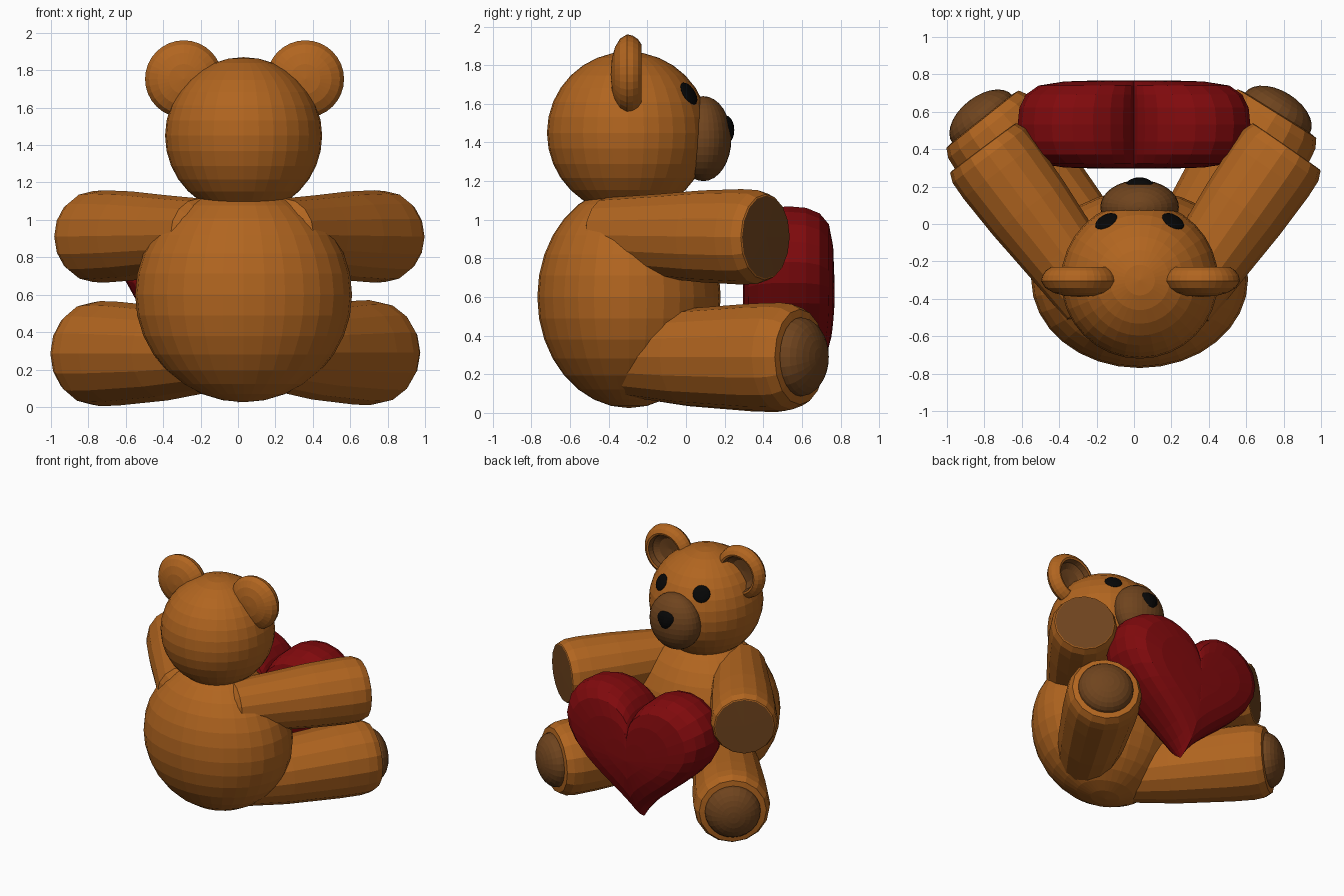
import bpy, bmesh, math
from mathutils import Vector

if "Cube" in bpy.data.objects:
    bpy.data.objects.remove(bpy.data.objects["Cube"])


def material(name, rgb):
    m = bpy.data.materials.new(name)
    m.diffuse_color = (*rgb, 1)
    m.use_nodes = True
    m.node_tree.nodes["Principled BSDF"].inputs["Base Color"].default_value = m.diffuse_color
    return m


FUR = material("fur", (0.44, 0.13, 0.014))
PAD = material("pad", (0.16, 0.058, 0.013))
RED = material("red", (0.22, 0.003, 0.004))
BLACK = material("black", (0.002, 0.002, 0.002))


def finish(name, bm, mats):
    bmesh.ops.recalc_face_normals(bm, faces=bm.faces)
    me = bpy.data.meshes.new(name)
    bm.to_mesh(me)
    bm.free()
    ob = bpy.data.objects.new(name, me)
    bpy.context.collection.objects.link(ob)
    for m in mats:
        me.materials.append(m)
    return ob


def aim(ob, loc, axis):
    ob.location = loc
    ob.rotation_euler = Vector(axis).to_track_quat('Z', 'Y').to_euler()


def ellipsoid(name, loc, scale, mat, axis=(0, 0, 1), seg=32, rings=16):
    bm = bmesh.new()
    bmesh.ops.create_uvsphere(bm, u_segments=seg, v_segments=rings, radius=1)
    bmesh.ops.scale(bm, vec=scale, verts=bm.verts)
    ob = finish(name, bm, [mat])
    aim(ob, loc, axis)
    return ob


def skin(bm, loops, dark_from=999):
    """Bridge successive closed loops of vertices; a one-vertex loop is a pole."""
    for k, (a, b) in enumerate(zip(loops, loops[1:])):
        n = max(len(a), len(b))
        for i in range(n):
            j = (i + 1) % n
            quad = [a[i % len(a)], a[j % len(a)], b[j % len(b)], b[i % len(b)]]
            f = bm.faces.new(list(dict.fromkeys(quad)))
            f.material_index = int(k >= dark_from)


def lathe(name, profile, loc, axis, seg=16, dark_from=999):
    """Revolve (radius, height) points; strips from dark_from on use the pad colour."""
    bm = bmesh.new()
    loops = []
    for r, h in profile:
        n = seg if r > 0 else 1
        loops.append([bm.verts.new((r * math.cos(2 * math.pi * i / seg),
                                    r * math.sin(2 * math.pi * i / seg), h)) for i in range(n)])
    skin(bm, loops, dark_from)
    ob = finish(name, bm, [FUR, PAD])
    aim(ob, loc, axis)
    return ob


CX = 0.03

# Body, head, muzzle
ellipsoid("body", (CX, -0.295, 0.6), (0.58, 0.475, 0.575), FUR)
ellipsoid("head", (CX, -0.3, 1.45), (0.42, 0.42, 0.42), FUR)
ellipsoid("muzzle", (CX, 0.09, 1.42), (0.21, 0.145, 0.22), PAD)

# Nose, narrowing downwards
nose = ellipsoid("nose", (CX, 0.205, 1.465), (0.085, 0.045, 0.075), BLACK, seg=16, rings=10)
for v in nose.data.vertices:
    v.co.x *= 0.85 + 4 * v.co.z

# Eyes and hollow ears
ear_profile = [(0, -0.085), (0.08, -0.079), (0.14, -0.063), (0.185, -0.036), (0.207, 0),
               (0.2, 0.03), (0.182, 0.056), (0.155, 0.074), (0.14, 0.07),
               (0.13, 0.03), (0.09, 0.0), (0, -0.01)]
for side, s in (("left", -1), ("right", 1)):
    d = Vector((0.185 * s, 0.325, 0.21)).normalized()
    ellipsoid(side + "_eye", Vector((CX, -0.3, 1.45)) + d * 0.415,
              (0.065, 0.065, 0.018), BLACK, d, 16, 8)
    lathe(side + "_ear", ear_profile, (CX + 0.005 + 0.325 * s, -0.305, 1.753), (0, 1, 0),
          seg=32, dark_from=8)

# Arms: end centre and direction, ending in a flat dark paw
arm_profile = [(0, -1.06), (0.12, -1.055), (0.195, -1.0), (0.215, -0.7), (0.238, -0.4),
               (0.247, -0.15), (0.243, -0.05), (0.222, 0), (0.215, 0.004), (0, 0.006)]
for side, end, d in (("left", (-0.805, 0.405, 0.91), (-0.6, 0.8, -0.01)),
                     ("right", (0.815, 0.41, 0.91), (0.57, 0.82, -0.01))):
    lathe(side + "_arm", arm_profile, end, d, dark_from=8)

# Legs with domed foot pads
leg_profile = [(0, -1.12), (0.14, -1.11), (0.21, -1.03), (0.25, -0.7), (0.277, -0.28),
               (0.281, -0.12), (0.273, -0.05), (0.247, 0), (0.21, 0.005), (0, 0.005)]
for side, end, d in (("left", (-0.81, 0.56, 0.285), (-0.62, 0.78, 0)),
                     ("right", (0.765, 0.59, 0.29), (0.53, 0.85, 0))):
    lathe(side + "_leg", leg_profile, end, d)
    ellipsoid(side + "_foot_pad", end, (0.205, 0.205, 0.122), PAD, d, 24, 14)

# Puffy heart: outline shrunk towards its middle on both faces, thinner at the tip
half = [(1, 0), (0.985, 0.09), (0.93, 0.16), (0.82, 0.208), (0.6, 0.23), (0.3, 0.236), (0, 0.237)]
layers = [(s, -h) for s, h in reversed(half)] + half[1:]
bm = bmesh.new()
loops = []
N = 40
for s, h in layers:
    loop = []
    for i in range(N if s > 0 else 1):
        t = 2 * math.pi * i / N
        c, sn = math.cos(t), math.sin(t)
        x = 0.622 * math.copysign(abs(sn) ** (2.7 if c < 0 else 3), sn)
        z = 0.02 + 0.0363 * (17 + 13 * c - 5 * math.cos(2 * t)
                             - 2 * math.cos(3 * t) - math.cos(4 * t))
        z += 0.03 * max(0, c) ** 8
        z = 0.55 + (z - 0.55) * s
        thick = math.sqrt(max(0.01, 1 - (max(0, 0.6 - z) / 0.58) ** 2))
        loop.append(bm.verts.new((x * s, 0.532 + h * thick, z)))
    loops.append(loop)
skin(bm, loops)
finish("heart", bm, [RED])
